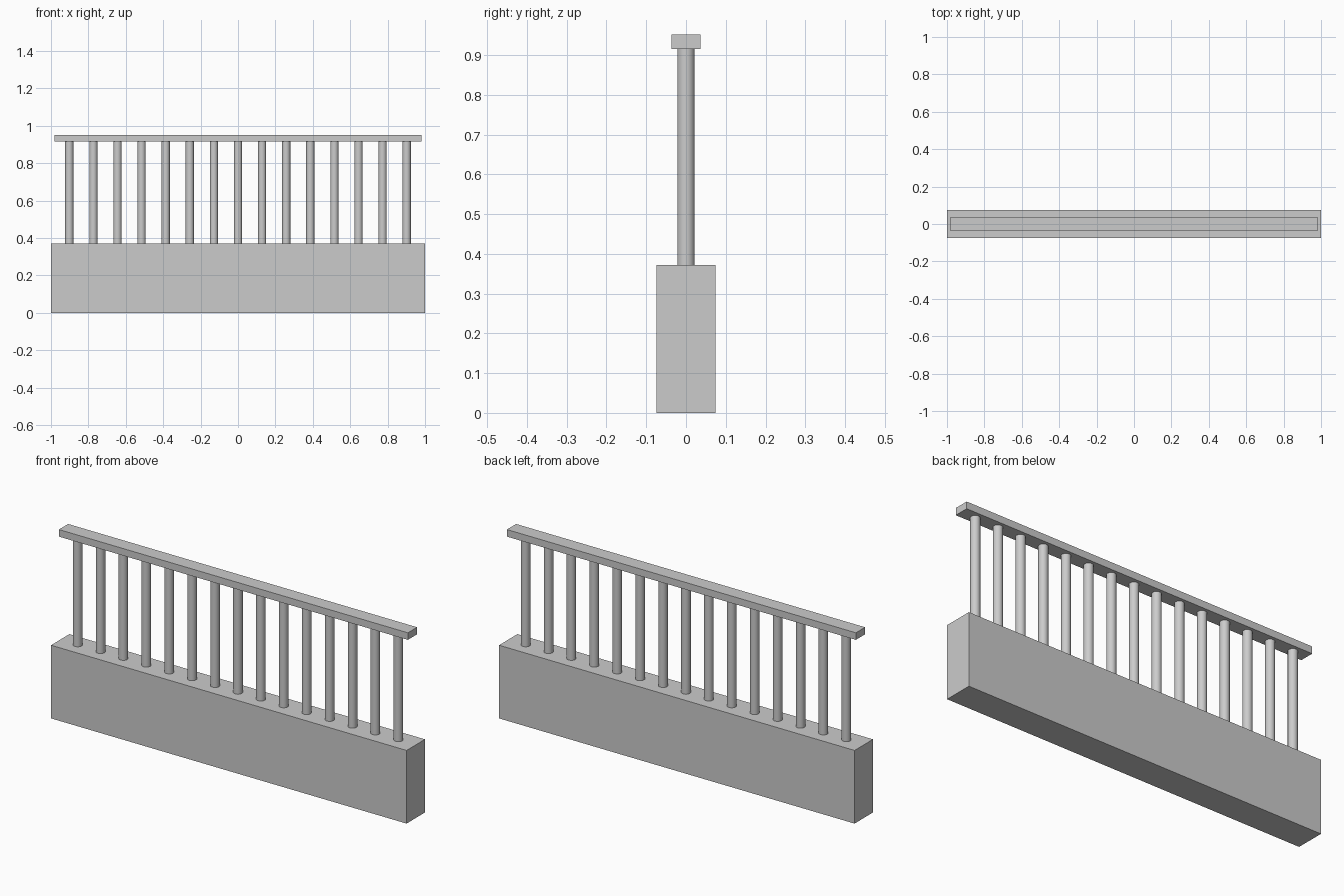
import bpy

cube = bpy.data.objects.get("Cube")
if cube:
    bpy.data.objects.remove(cube, do_unlink=True)

# Single grey material
grey = bpy.data.materials.new("plain_grey")
grey.use_nodes = True
colour = (0.6, 0.6, 0.6, 1)
grey.diffuse_color = colour
grey.node_tree.nodes["Principled BSDF"].inputs["Base Color"].default_value = colour


def finish(name):
    obj = bpy.context.object
    obj.name = name
    obj.data.materials.append(grey)
    return obj


def box(name, size, bottom):
    bpy.ops.mesh.primitive_cube_add(size=1, location=(0, 0, bottom + size[2] / 2))
    obj = finish(name)
    obj.scale = size
    bpy.ops.object.transform_apply(location=False, rotation=False, scale=True)


WALL_TOP, RAIL_BOTTOM, RAIL_TOP = 0.372, 0.915, 0.951
COUNT, END_X, RADIUS = 15, 0.902, 0.022

# Low wall and handrail
box("base_wall", (2, 0.148, WALL_TOP), 0)
box("handrail", (1.963, 0.074, RAIL_TOP - RAIL_BOTTOM), RAIL_BOTTOM)

# Evenly spaced round balusters
for i in range(COUNT):
    x = -END_X + 2 * END_X * i / (COUNT - 1)
    bpy.ops.mesh.primitive_cylinder_add(
        vertices=32, radius=RADIUS, depth=RAIL_BOTTOM - WALL_TOP,
        location=(x, 0, (WALL_TOP + RAIL_BOTTOM) / 2))
    finish(f"baluster_{i + 1}")
    bpy.ops.object.shade_smooth_by_angle()
